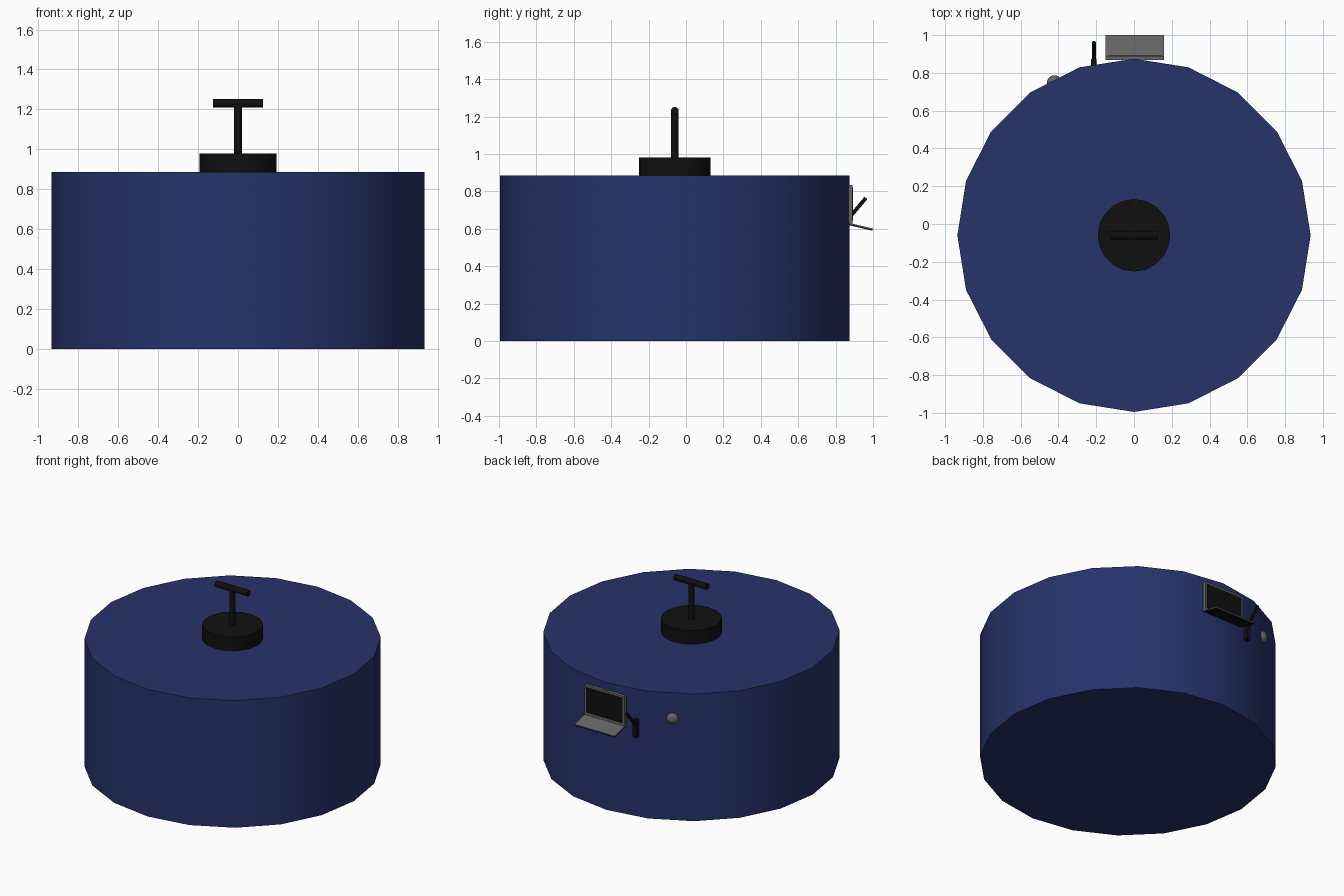
import bpy, math
from mathutils import Vector

if "Cube" in bpy.data.objects:
    bpy.data.objects.remove(bpy.data.objects["Cube"])


def material(name, rgb):
    m = bpy.data.materials.new(name)
    m.diffuse_color = (*rgb, 1)
    m.use_nodes = True
    m.node_tree.nodes["Principled BSDF"].inputs["Base Color"].default_value = m.diffuse_color
    return m


NAVY = material("navy", (0.019, 0.033, 0.147))
BLACK = material("black", (0.005, 0.005, 0.005))
GREY = material("grey", (0.13, 0.13, 0.13))


def finish(name, mat, smooth=False):
    ob = bpy.context.object
    ob.name = name
    ob.data.materials.append(mat)
    if smooth:
        bpy.ops.object.shade_smooth_by_angle(angle=math.radians(30))
    return ob


def rod(name, mat, a, b, radius, sides=20):
    """Cylinder running from point a to point b."""
    a, b = Vector(a), Vector(b)
    rot = (b - a).to_track_quat('Z', 'Y').to_euler()
    bpy.ops.mesh.primitive_cylinder_add(vertices=sides, radius=radius, depth=(b - a).length,
                                        location=(a + b) / 2, rotation=rot)
    return finish(name, mat, True)


def box(name, mat, centre, size, tilt=0):
    bpy.ops.mesh.primitive_cube_add(size=1, location=centre, rotation=(tilt, 0, 0))
    bpy.context.object.scale = size
    bpy.ops.object.transform_apply(location=False, rotation=False, scale=True)
    return finish(name, mat)


CY = -0.06  # centre of the drum

# Drum body: 20 sides with a corner pointing straight back
bpy.ops.mesh.primitive_cylinder_add(vertices=20, radius=0.935, depth=0.885,
                                    location=(0, CY, 0.4425))
finish("drum_body", NAVY, True)

# Lid disc with a T-shaped handle
bpy.ops.mesh.primitive_cylinder_add(vertices=20, radius=0.192, depth=0.095,
                                    location=(0, CY, 0.9325))
finish("lid_disc", BLACK, True)
rod("handle_post", BLACK, (0, CY, 0.97), (0, CY, 1.23), 0.02)
rod("handle_bar", BLACK, (-0.125, CY, 1.23), (0.125, CY, 1.23), 0.021)

# Fold-out terminal on the back wall: screen, display and sloping keyboard
box("screen_frame", GREY, (0.005, 0.879, 0.731), (0.31, 0.022, 0.206))
box("screen_display", BLACK, (0.005, 0.8905, 0.733), (0.28, 0.003, 0.176))
slope = -math.atan2(0.03, 0.125)
box("keyboard_top", GREY, (0.005, 0.937, 0.613), (0.31, 0.127, 0.006), slope)
box("keyboard_base", BLACK, (0.005, 0.936, 0.607), (0.31, 0.127, 0.006), slope)

# Lever with its mounting block
box("lever_block", BLACK, (-0.213, 0.85, 0.62), (0.028, 0.046, 0.125))
rod("lever_arm", BLACK, (-0.212, 0.865, 0.65), (-0.212, 0.962, 0.765), 0.01, 12)

# Round knob set into the wall
bpy.ops.mesh.primitive_uv_sphere_add(segments=20, ring_count=12, radius=0.042,
                                     location=(-0.42, 0.745, 0.705))
finish("wall_knob", GREY, True)
